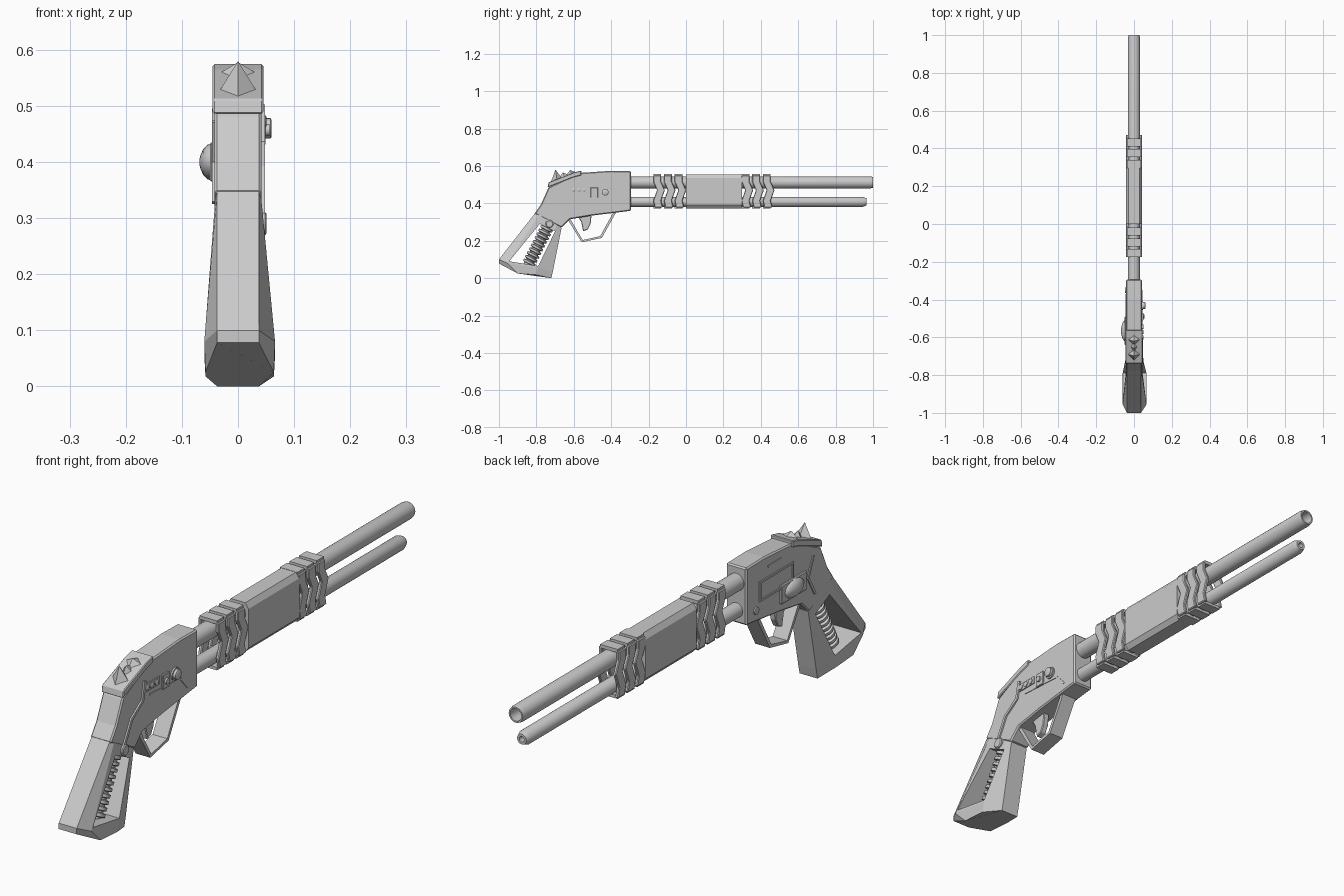
import bpy, bmesh
from math import radians, cos, sin, pi
from mathutils import Vector

if "Cube" in bpy.data.objects:
    bpy.data.objects.remove(bpy.data.objects["Cube"])


def finish(name, bm, smooth=False):
    bmesh.ops.recalc_face_normals(bm, faces=bm.faces)
    me = bpy.data.meshes.new(name)
    bm.to_mesh(me)
    bm.free()
    ob = bpy.data.objects.new(name, me)
    bpy.context.collection.objects.link(ob)
    if smooth:
        bpy.context.view_layer.objects.active = ob
        ob.select_set(True)
        bpy.ops.object.shade_smooth_by_angle(angle=radians(35))
        ob.select_set(False)
    return ob


def loft(name, rings, smooth=False, closed=False):
    """Skin equal-length rings of points; cap the ends unless closed."""
    bm = bmesh.new()
    vs = [[bm.verts.new(p) for p in r] for r in rings]
    n = len(vs[0])
    pairs = list(zip(vs, vs[1:])) + ([(vs[-1], vs[0])] if closed else [])
    for a, b in pairs:
        for i in range(n):
            bm.faces.new((a[i], a[(i + 1) % n], b[(i + 1) % n], b[i]))
    if not closed:
        bm.faces.new(vs[0])
        bm.faces.new(vs[-1])
    return finish(name, bm, smooth)


def prism(name, pts, x0, x1, bevel=0):
    """Side profile in (y, z), extruded from x0 to x1."""
    ob = loft(name, [[(x, y, z) for y, z in pts] for x in (x0, x1)])
    if bevel:
        m = ob.modifiers.new("bevel", 'BEVEL')
        m.width, m.segments, m.limit_method = bevel, 1, 'ANGLE'
    return ob


def turned(name, start, direction, profile, sides=20, scale=(1, 1)):
    """Lathe: profile is (distance along axis, radius)."""
    d = Vector(direction).normalized()
    u = Vector((1, 0, 0)) if abs(d.x) < 0.5 else Vector((0, 1, 0))
    v = d.cross(u)
    rings = []
    for t, r in profile:
        c = Vector(start) + d * t
        rings.append([c + u * r * scale[0] * cos(a) + v * r * scale[1] * sin(a)
                      for a in (2 * pi * i / sides for i in range(sides))])
    return loft(name, rings, True)


def strip(name, path, t, x0, x1):
    """Flat band of thickness t following a (y, z) path."""
    P = [Vector(p) for p in path]
    offs = []
    for i, p in enumerate(P):
        d = (P[min(i + 1, len(P) - 1)] - P[max(i - 1, 0)]).normalized()
        offs.append(p + Vector((-d.y, d.x)) * t)
    return loft(name, [[(x0, *a), (x1, *a), (x1, *b), (x0, *b)] for a, b in zip(P, offs)])


# Barrel with open bore, magazine tube with domed end cap
turned("barrel", (0, -0.32, 0.512), (0, 1, 0),
       [(0, .032), (1.305, .032), (1.32, .029), (1.32, .023), (1.10, .023)], 24)
turned("magazine_tube", (0, -0.32, 0.408), (0, 1, 0),
       [(0, .027), (1.265, .027), (1.285, .019), (1.285, .01), (1.26, .01)], 24)

# Fore-end block: chamfered section
section = [(-.043, .39), (-.028, .372), (.028, .372), (.043, .39),
           (.043, .535), (.03, .555), (-.03, .555), (-.043, .535)]
loft("fore_end", [[(x, y, z) for x, z in section] for y in (0.0, 0.30)])

# Chevron ribs in front of and behind the block
for k, y in enumerate((-.175, -.118, -.061, .297, .354, .411)):
    w = .042
    left = [(y, .548), (y, .515), (y + .02, .47), (y, .415), (y + .008, .378)]
    pts = left + [(a + w, b) for a, b in reversed(left)]
    for s in (-1, 1):
        prism(f"chevron_rib_{k}_{s}", pts, s * .03, s * .043, .003)
    for z0, z1 in ((.372, .383), (.543, .556)):
        prism(f"rib_bridge_{k}_{z0}", [(y, z0), (y + w, z0), (y + w, z1), (y, z1)], -.036, .036)

# Receiver body
prism("receiver", [(-.295, .36), (-.295, .572), (-.40, .574), (-.575, .562), (-.735, .485),
                   (-.775, .395), (-.81, .345), (-.665, .27), (-.62, .315), (-.50, .335)],
      -.042, .042, .005)
# Sloped rear top plate and sight spikes
prism("rear_plate", [(-.74, .485), (-.735, .512), (-.60, .565), (-.56, .575), (-.56, .55), (-.60, .54)],
      -.045, .045, .003)
for y, z, h, w in ((-.69, .525, .055, .034), (-.612, .56, .018, .03), (-.65, .545, .02, .016)):
    bm = bmesh.new()
    base = [bm.verts.new(p) for p in
            ((-w, y, z), (0, y - .035, z - .018), (w, y, z), (0, y + .03, z + .005))]
    tip = bm.verts.new((0, y - .008, z + h))
    bm.faces.new(base)
    for i in range(4):
        bm.faces.new((base[i], base[(i + 1) % 4], tip))
    finish("sight_spike", bm)

# Grip: flared eight-sided loft with a window cut through
def grip_ring(back, b_mid, f_mid, front, w, wl, wr):
    return [(-w, *back), (-wl, *b_mid), (-wl, *f_mid), (-w, *front),
            (w, *front), (wr, *f_mid), (wr, *b_mid), (w, *back)]


grip = loft("grip", [
    grip_ring((-.805, .35), (-.785, .34), (-.69, .285), (-.665, .27), .037, .040, .041),
    grip_ring((-1.0, .10), (-.955, .08), (-.79, .055), (-.712, .035), .037, .060, .066),
    grip_ring((-1.0, .078), (-.90, .025), (-.80, .018), (-.72, .0), .037, .058, .064)])
cutter = prism("grip_window_cutter", [(-.782, .29), (-.70, .25), (-.79, .065), (-.945, .09)], -.2, .2)
cutter.hide_render = True
cutter.hide_set(True)
cut = grip.modifiers.new("window", 'BOOLEAN')
cut.operation, cut.object, cut.solver = 'DIFFERENCE', cutter, 'EXACT'
# Ribbed core inside the grip window
ribs = [(0, .02)]
for i in range(10):
    t = .015 + i * .0225
    ribs += [(t, .025), (t + .003, .035), (t + .014, .035), (t + .017, .025)]
turned("grip_core", (0, -.735, .285), (0, -.115, -.225), ribs + [(.27, .02)], 16)

# Trigger guard and trigger
strip("trigger_guard", [(-.63, .31), (-.558, .192), (-.45, .215), (-.375, .35)], .013, -.03, .03)
prism("trigger", [(-.58, .335), (-.56, .30), (-.55, .25), (-.525, .26), (-.51, .29), (-.505, .335)],
      -.012, .012, .003)

# Right side: knobs, square switch, cable and pivot
for i in range(3):
    turned(f"small_button_{i}", (.04, -.60 + .028 * i, .472), (1, 0, 0),
           [(0, .011), (.009, .011), (.011, .008)], 12)
prism("button_rail", [(-.61, .458), (-.525, .458), (-.525, .487), (-.61, .487)], .04, .046)
prism("switch_plate", [(-.51, .43), (-.47, .43), (-.47, .485), (-.51, .485)], .04, .049, .002)
turned("switch_knob", (.045, -.49, .457), (1, 0, 0), [(0, .011), (.011, .011)], 12)
turned("round_knob", (.04, -.432, .46), (1, 0, 0),
       [(0, .023), (.008, .023), (.008, .018), (.018, .018), (.02, .015)])
turned("pivot", (.036, -.73, .29), (1, 0, 0), [(0, .021), (.012, .021), (.015, .017)])
strip("side_cable", [(-.73, .30), (-.685, .385), (-.62, .43), (-.605, .50)], .012, .038, .048)
prism("side_groove_trim", [(-.58, .435), (-.40, .425), (-.36, .38), (-.35, .384), (-.395, .431), (-.58, .441)],
      .04, .0445)

# Left side: port frame, oblong dome, pin and trim
frame = [(-.57, .42), (-.37, .42), (-.37, .495), (-.57, .495)]
for i, p in enumerate(frame):
    strip(f"port_frame_{i}", [p, frame[(i + 1) % 4]], .007, -.046, -.04)
prism("dome_base", [(-.64, .365), (-.49, .365), (-.49, .435), (-.64, .435)], -.05, -.038, .003)
turned("side_dome", (-.045, -.565, .40), (-1, 0, 0),
       [(0, .034), (.009, .031), (.017, .023), (.022, .012), (.024, .003)], 16, (1.7, 1))
turned("front_pin", (-.04, -.35, .395), (-1, 0, 0), [(0, .014), (.007, .014), (.008, .01)], 14)
strip("left_trim", [(-.69, .47), (-.66, .40), (-.70, .33)], .01, -.046, -.04)
strip("upper_trim", [(-.50, .53), (-.42, .53)], .006, -.0445, -.04)
